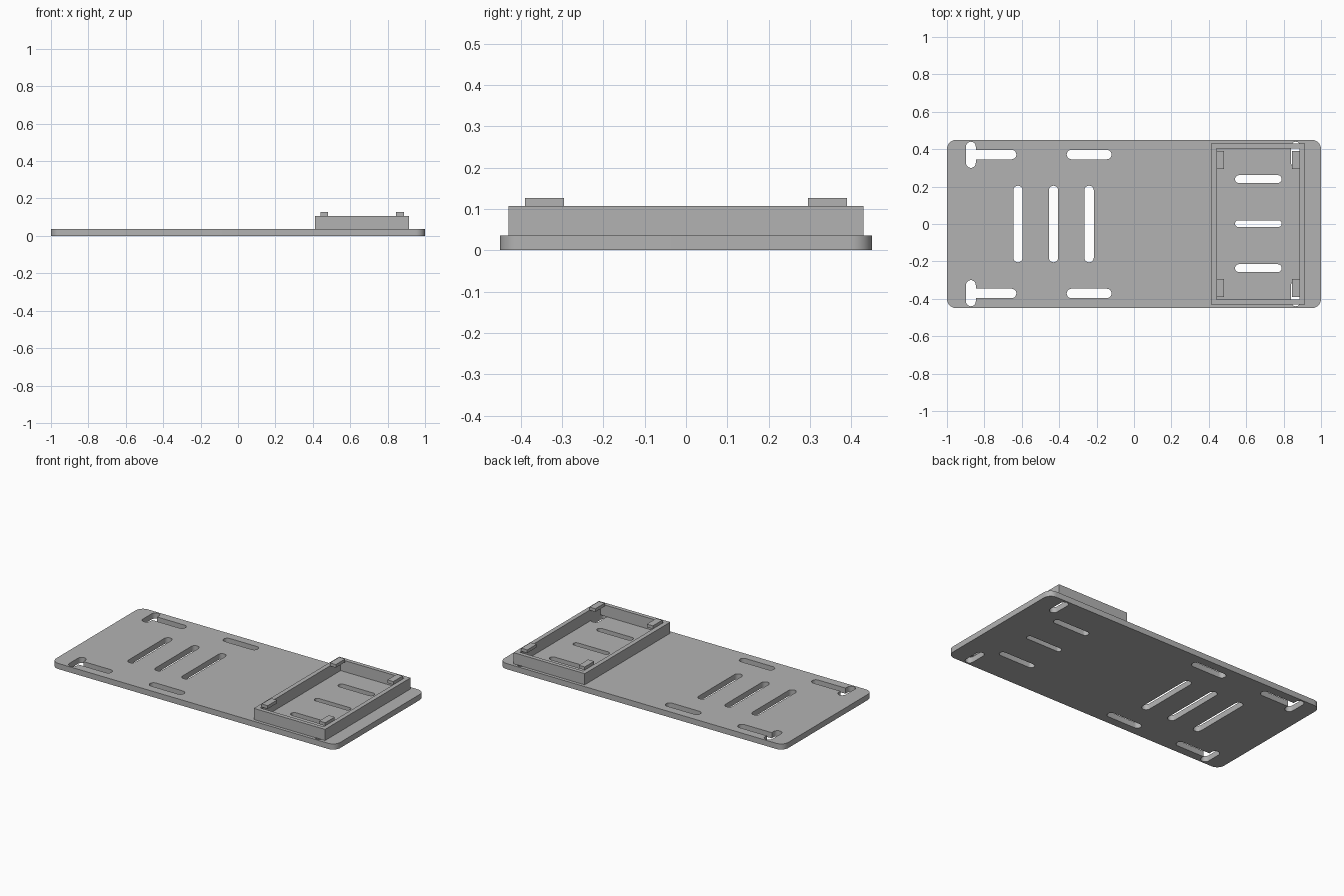
import bpy, bmesh, math

if "Cube" in bpy.data.objects:
    bpy.data.objects.remove(bpy.data.objects["Cube"])

grey = bpy.data.materials.new("plain_grey")
grey.diffuse_color = (0.45, 0.45, 0.45, 1)
grey.use_nodes = True
grey.node_tree.nodes["Principled BSDF"].inputs["Base Color"].default_value = grey.diffuse_color


def arc(cx, cy, r, a0, a1, n=10):
    """Points along an arc, angles in degrees."""
    return [(cx + r * math.cos(math.radians(a0 + (a1 - a0) * i / n)),
             cy + r * math.sin(math.radians(a0 + (a1 - a0) * i / n))) for i in range(n + 1)]


def rect(x0, x1, y0, y1):
    return [(x0, y0), (x1, y0), (x1, y1), (x0, y1)]


def rounded_rect(x0, x1, y0, y1, r):
    return (arc(x1 - r, y1 - r, r, 0, 90) + arc(x0 + r, y1 - r, r, 90, 180)
            + arc(x0 + r, y0 + r, r, 180, 270) + arc(x1 - r, y0 + r, r, 270, 360))


def slot(x0, x1, y0, y1):
    """Round-ended slot along its longer side."""
    r = min(x1 - x0, y1 - y0) / 2
    if x1 - x0 > y1 - y0:
        cy = (y0 + y1) / 2
        return arc(x1 - r, cy, r, -90, 90) + arc(x0 + r, cy, r, 90, 270)
    cx = (x0 + x1) / 2
    return arc(cx, y1 - r, r, 0, 180) + arc(cx, y0 + r, r, 180, 360)


def slab(name, outlines, z0, z1):
    """Flat slab: the first outline is the rim, the others are holes."""
    curve = bpy.data.curves.new(name, 'CURVE')
    curve.dimensions = '2D'
    curve.fill_mode = 'BOTH'
    curve.extrude = (z1 - z0) / 2
    for pts in outlines:
        sp = curve.splines.new('POLY')
        sp.points.add(len(pts) - 1)
        for p, (x, y) in zip(sp.points, pts):
            p.co = (x, y, (0), 1)
        sp.use_cyclic_u = True
    ob = bpy.data.objects.new(name, curve)
    bpy.context.collection.objects.link(ob)
    bpy.ops.object.select_all(action='DESELECT')
    ob.select_set(True)
    bpy.context.view_layer.objects.active = ob
    bpy.ops.object.convert(target='MESH')
    ob = bpy.context.view_layer.objects.active
    bm = bmesh.new()
    bm.from_mesh(ob.data)
    bmesh.ops.remove_doubles(bm, verts=bm.verts, dist=1e-5)
    bmesh.ops.translate(bm, verts=bm.verts, vec=(0, 0, (z0 + z1) / 2))
    bmesh.ops.recalc_face_normals(bm, faces=bm.faces)
    bm.to_mesh(ob.data)
    bm.free()
    ob.data.materials.clear()
    ob.data.materials.append(grey)
    bpy.ops.object.shade_smooth_by_angle(angle=math.radians(30))
    return ob


# Slots through the base plate
holes = [slot(x - 0.025, x + 0.025, -0.205, 0.205) for x in (-0.62, -0.43, -0.24)]
holes += [slot(0.54, 0.79, y - r, y + r) for y, r in ((0.24, 0.021), (0.002, 0.018), (-0.236, 0.021))]
tee = (arc(-0.872, 0.414, 0.026, 0, 180) + arc(-0.872, 0.326, 0.026, 180, 360)
       + [(-0.846, 0.346)] + arc(-0.654, 0.371, 0.025, -90, 90) + [(-0.846, 0.396)])
for s in (1, -1):
    for outline in (tee, slot(-0.36, -0.12, 0.346, 0.396), slot(0.84, 0.89, 0.30, 0.44)):
        holes.append([(x, s * y) for x, y in outline])

# Base plate
slab("base_plate", [rounded_rect(-1, 1, -0.45, 0.45, 0.05)] + holes, 0, 0.036)

# Raised open frame
slab("holder_frame", [rect(0.412, 0.914, -0.43, 0.43), rect(0.44, 0.886, -0.404, 0.404)], 0.036, 0.107)

# Retaining tabs overhanging the inside of the frame
for x0, side in ((0.44, "inner"), (0.845, "outer")):
    for y0, end in ((-0.39, "front"), (0.295, "back")):
        slab(f"{side}_{end}_tab", [rect(x0, x0 + 0.042, y0, y0 + 0.095)], 0.107, 0.127)
